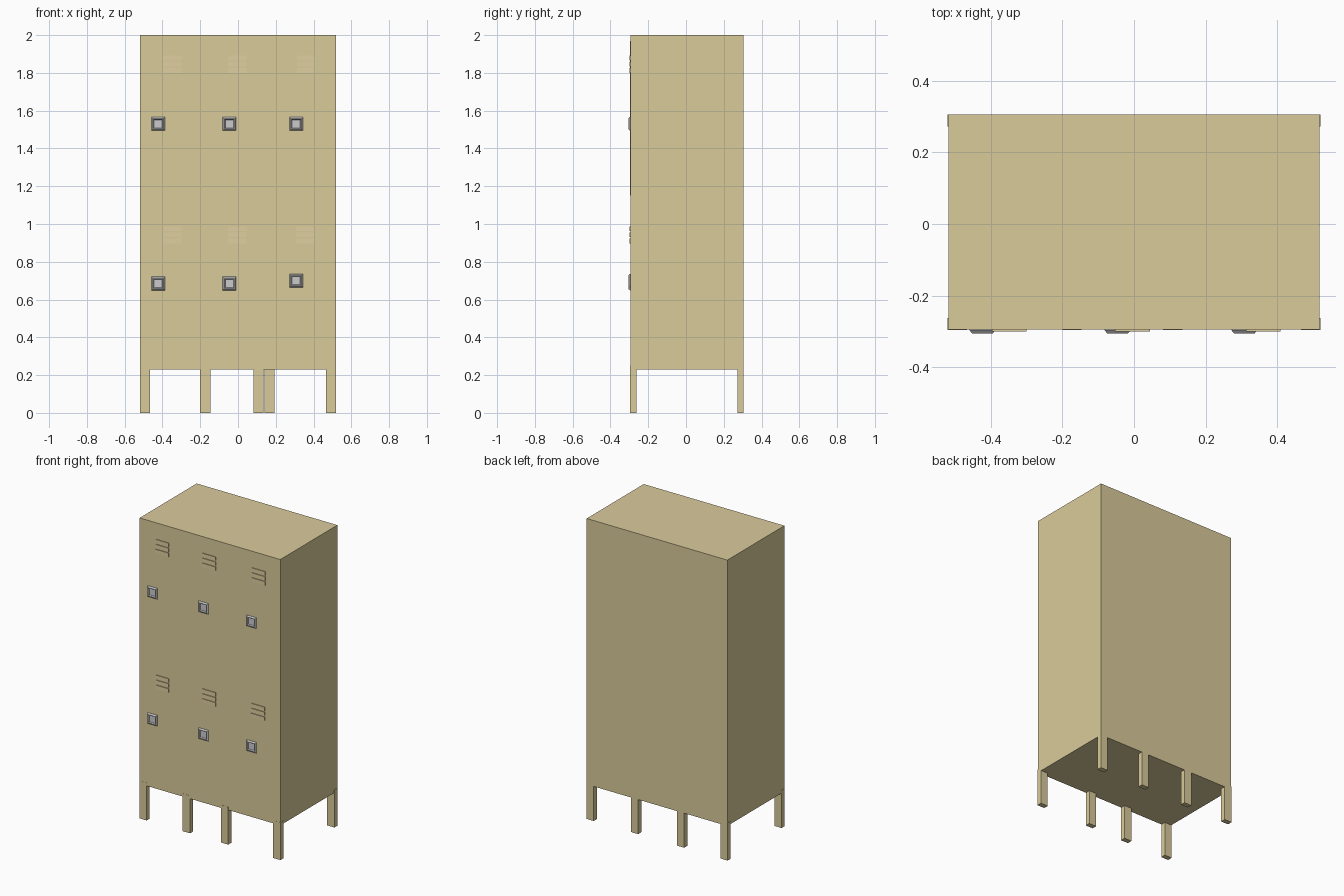
import bpy, bmesh

if "Cube" in bpy.data.objects:
    bpy.data.objects.remove(bpy.data.objects["Cube"])

def material(name, color):
    m = bpy.data.materials.new(name)
    m.diffuse_color = color
    m.use_nodes = True
    m.node_tree.nodes["Principled BSDF"].inputs["Base Color"].default_value = m.diffuse_color
    return m

TAN = material("tan_paint", (0.70, 0.60, 0.33, 1))
SLAT = material("light_tan_paint", (0.74, 0.62, 0.35, 1))
GREY = material("grey_metal", (0.55, 0.56, 0.58, 1))
FRONT = -0.295

def finish(name, bm, mat):
    bmesh.ops.recalc_face_normals(bm, faces=bm.faces[:])
    me = bpy.data.meshes.new(name)
    bm.to_mesh(me)
    bm.free()
    me.materials.append(mat)
    ob = bpy.data.objects.new(name, me)
    bpy.context.collection.objects.link(ob)
    return ob

def box(name, x0, x1, y0, y1, z0, z1, mat):
    bm = bmesh.new()
    bmesh.ops.create_cube(bm, size=1)
    for v in bm.verts:
        v.co.x = x1 if v.co.x > 0 else x0
        v.co.y = y1 if v.co.y > 0 else y0
        v.co.z = z1 if v.co.z > 0 else z0
    return finish(name, bm, mat)

def latch(name, cx, cz):
    # square rings stepped forward, then back into the recess: (half width, y)
    rings = [(0.036, FRONT + 0.001), (0.036, -0.297), (0.029, -0.305),
             (0.025, -0.305), (0.021, -0.298)]
    bm = bmesh.new()
    loops = [[bm.verts.new((cx + sx * h, y, cz + sz * h))
              for sx, sz in ((-1, -1), (1, -1), (1, 1), (-1, 1))]
             for h, y in rings]
    for a, b in zip(loops, loops[1:]):
        for i in range(4):
            j = (i + 1) % 4
            bm.faces.new((a[i], a[j], b[j], b[i]))
    bm.faces.new(loops[0][::-1])
    bm.faces.new(loops[-1])
    return finish(name, bm, GREY)

# cabinet
box("cabinet_body", -0.518, 0.518, FRONT, 0.305, 0.23, 2.0, TAN)

# legs: inner legs sit at different positions front and back
for side, y0, y1, centres in (("front", FRONT - 0.001, -0.263, (-0.493, -0.173, 0.108, 0.493)),
                              ("back", 0.272, 0.305, (-0.493, -0.173, 0.166, 0.493))):
    for i, x in enumerate(centres):
        box(f"{side}_leg_{i + 1}", x - 0.027, x + 0.027, y0, y1, 0, 0.25, TAN)

# louvre slats, three per door
for row, z0, starts in (("upper", 1.80, (-0.397, -0.053, 0.312)),
                        ("lower", 0.897, (-0.397, -0.053, 0.307))):
    for i, x in enumerate(starts):
        for k in range(3):
            z = z0 + k * 0.033
            box(f"{row}_vent_{i + 1}_slat_{k + 1}", x, x + 0.097,
                -0.300, FRONT + 0.002, z, z + 0.025, SLAT)

# recessed latches
for row, heights in (("upper", (1.53, 1.53, 1.53)), ("lower", (0.685, 0.685, 0.70))):
    for i, (x, z) in enumerate(zip((-0.423, -0.046, 0.308), heights)):
        latch(f"{row}_latch_{i + 1}", x, z)

# door edge seam
box("door_seam", -0.487, -0.484, FRONT - 0.0006, FRONT + 0.002, 1.15, 1.97, TAN)
